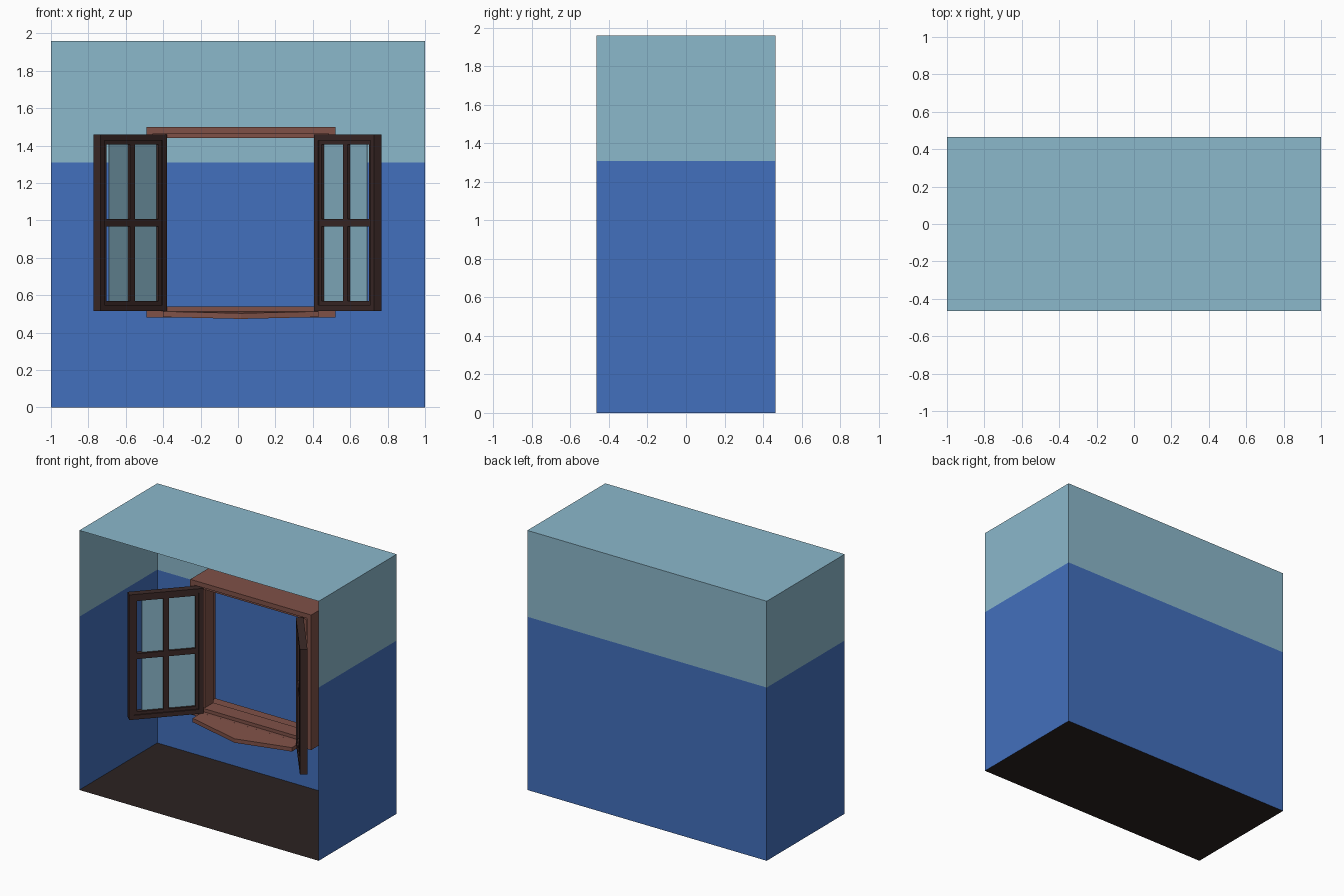
import bpy, bmesh, math
from mathutils import Matrix, Vector

if "Cube" in bpy.data.objects:
    bpy.data.objects.remove(bpy.data.objects["Cube"])


def material(name, rgb):
    m = bpy.data.materials.new(name)
    m.diffuse_color = (*rgb, 1)
    m.use_nodes = True
    m.node_tree.nodes["Principled BSDF"].inputs["Base Color"].default_value = m.diffuse_color
    return m


SKY = material("pale blue", (0.26, 0.48, 0.60))
BLUE = material("deep blue", (0.055, 0.16, 0.51))
WOOD = material("reddish wood", (0.215, 0.083, 0.064))
DARK = material("dark wood", (0.046, 0.023, 0.021))
FLOOR = material("floor brown", (0.024, 0.016, 0.015))


def finish(name, bm, mats, matrix=None):
    me = bpy.data.meshes.new(name)
    bm.to_mesh(me)
    bm.free()
    for m in mats:
        me.materials.append(m)
    ob = bpy.data.objects.new(name, me)
    bpy.context.collection.objects.link(ob)
    if matrix:
        ob.matrix_world = matrix
    return ob


def add_box(bm, x0, x1, y0, y1, z0, z1):
    mat = Matrix.Translation(((x0 + x1) / 2, (y0 + y1) / 2, (z0 + z1) / 2)) @ \
        Matrix.Diagonal((x1 - x0, y1 - y0, z1 - z0, 1))
    bmesh.ops.create_cube(bm, size=1, matrix=mat)


def add_ring(bm, x0, x1, z0, z1, w, y0, y1):
    """Rectangular frame of border width w in the xz plane."""
    add_box(bm, x0, x0 + w, y0, y1, z0, z1)
    add_box(bm, x1 - w, x1, y0, y1, z0, z1)
    add_box(bm, x0 + w, x1 - w, y0, y1, z0, z0 + w)
    add_box(bm, x0 + w, x1 - w, y0, y1, z1 - w, z1)


# Room shell: thin walls, open at the front, two colour bands and a dark floor
H, D, BAND = 1.96, 0.465, 1.308
bm = bmesh.new()
add_box(bm, -1, 1, -D, D, 0, H)
front = [f for f in bm.faces if f.normal.y < -0.5]
bmesh.ops.delete(bm, geom=front, context='FACES_ONLY')
bmesh.ops.bisect_plane(bm, geom=bm.verts[:] + bm.edges[:] + bm.faces[:],
                       plane_co=(0, 0, BAND), plane_no=(0, 0, 1))
for f in bm.faces:
    z = f.calc_center_median().z
    f.material_index = 2 if z < 0.01 else (1 if z < BAND else 0)
finish("room_shell", bm, [SKY, BLUE, FLOOR])

# Window frame: deep outer ring with a recessed inner ring
bm = bmesh.new()
add_ring(bm, -0.49, 0.52, 0.48, 1.50, 0.035, 0.13, 0.38)
add_ring(bm, -0.455, 0.485, 0.515, 1.465, 0.025, 0.155, 0.27)
add_box(bm, -0.43, -0.395, 0.17, 0.27, 0.54, 1.44)
add_box(bm, 0.425, 0.46, 0.17, 0.27, 0.54, 1.44)
finish("window_frame", bm, [WOOD])

# Sill: slab with a pointed front, sloping slightly down
bm = bmesh.new()
outline = [(-0.40, 0.14, 0.515), (-0.40, 0.03, 0.513), (0.015, -0.06, 0.503),
           (0.43, 0.03, 0.513), (0.43, 0.14, 0.515)]
face = bm.faces.new([bm.verts.new(p) for p in outline])
ext = bmesh.ops.extrude_face_region(bm, geom=[face])
for v in ext['geom']:
    if isinstance(v, bmesh.types.BMVert):
        v.co.z -= 0.03
bmesh.ops.recalc_face_normals(bm, faces=bm.faces[:])
finish("window_sill", bm, [WOOD])

# Casements: +x of the local frame is the free end
W, T, Z0, Z1 = 0.52, 0.052, 0.515, 1.46
for side, centre, angle in (("left", (-0.577, -0.04), 227), ("right", (0.588, -0.08), -52)):
    place = Matrix.Translation(Vector((*centre, 0))) @ Matrix.Rotation(math.radians(angle), 4, 'Z')
    h = W / 2
    bm = bmesh.new()
    add_ring(bm, -h, h, Z0, Z1, 0.033, -T / 2, T / 2)
    add_ring(bm, -h + 0.033, h - 0.033, Z0 + 0.033, Z1 - 0.033, 0.022, -0.018, 0.018)
    add_box(bm, -0.02, 0.02, -0.018, 0.018, Z0 + 0.055, Z1 - 0.055)
    for s in (-1, 1):
        a, b = sorted((s * 0.02, s * (h - 0.055)))
        add_box(bm, a, b, -0.018, 0.018, 0.967, 1.008)
    finish(side + "_casement", bm, [DARK], place)
    # Glass stops short of the free end
    bm = bmesh.new()
    add_box(bm, -h + 0.04, h - 0.055 - 0.038, -0.002, 0.002, Z0 + 0.04, Z1 - 0.04)
    finish(side + "_glass", bm, [SKY], place)
